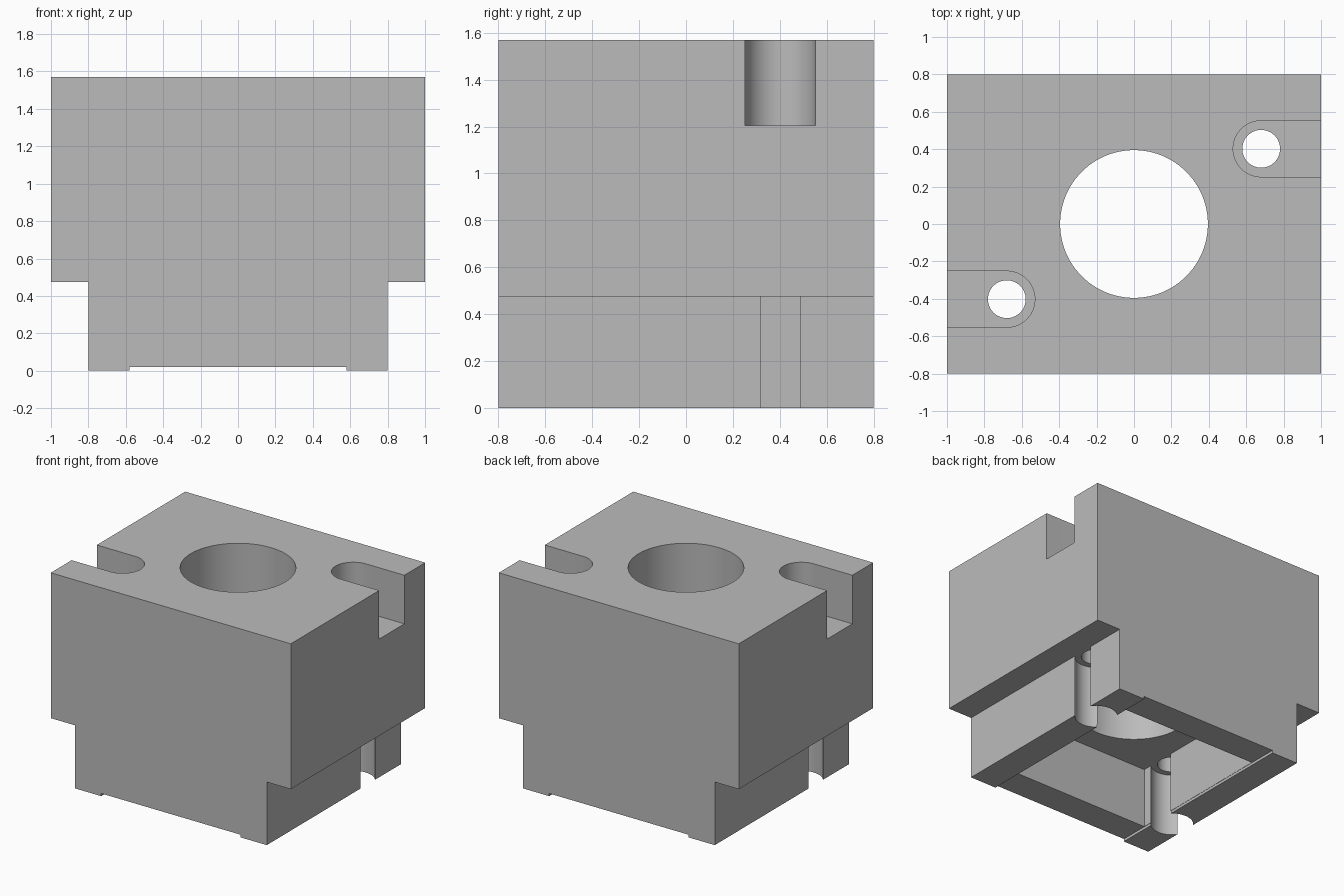
import bpy, bmesh, math

if "Cube" in bpy.data.objects:
    bpy.data.objects.remove(bpy.data.objects["Cube"])

H, STEP, SEAT = 1.57, 0.475, 1.204    # top, shoulder height, slot floor
HX, HY = 0.68, 0.402                  # bolt hole centre


def prism(name, outline, lo, hi, axis='Z'):
    """Extrude a closed outline along z, or an x-z outline along y."""
    bm = bmesh.new()
    put = (lambda a, b, t: (a, b, t)) if axis == 'Z' else (lambda a, b, t: (a, t, b))
    face = bm.faces.new([bm.verts.new(put(a, b, lo)) for a, b in outline])
    top = bmesh.ops.extrude_face_region(bm, geom=[face])['geom']
    d = hi - lo
    bmesh.ops.translate(bm, vec=(0, 0, d) if axis == 'Z' else (0, d, 0),
                        verts=[v for v in top if isinstance(v, bmesh.types.BMVert)])
    bmesh.ops.recalc_face_normals(bm, faces=bm.faces)
    mesh = bpy.data.meshes.new(name)
    bm.to_mesh(mesh)
    bm.free()
    obj = bpy.data.objects.new(name, mesh)
    bpy.context.collection.objects.link(obj)
    return obj


def arc(cx, cy, r, start, end, n):
    return [(cx + r * math.cos(start + (end - start) * i / n),
             cy + r * math.sin(start + (end - start) * i / n)) for i in range(n + 1)]


def circle(cx, cy, r, n=64):
    return arc(cx, cy, r, 0, 2 * math.pi, n)[:-1]


# Body: wide block on a narrower foot, with a shallow relief under it
half = [(0.58, 0.02), (0.58, 0), (0.8, 0), (0.8, STEP), (1, STEP), (1, H)]
block = prism('block', half + [(-x, z) for x, z in reversed(half)], -0.8, 0.8, 'Y')

# Square pocket underneath and the central bore
p = 0.578
cutters = [prism('pocket_cutter', [(-p, -p), (p, -p), (p, p), (-p, p)], -0.2, STEP),
           prism('bore_cutter', circle(0, 0, 0.395, 96), 0.3, H + 0.2)]

# Bolt seats on opposite corners: open slot above, hole, clearance bore below
for s in (1, -1):
    slot = arc(HX, HY, 0.15, math.pi / 2, 3 * math.pi / 2, 32)
    slot += [(1.2, HY - 0.15), (1.2, HY + 0.15)]
    cutters += [prism('slot_cutter', [(s * x, s * y) for x, y in slot], SEAT, H + 0.2),
                prism('clearance_cutter', circle(s * HX, s * HY, 0.147), -0.2, STEP),
                prism('hole_cutter', circle(s * HX, s * HY, 0.101), 0.3, SEAT + 0.1)]

bpy.context.view_layer.objects.active = block
block.select_set(True)
for c in cutters:
    mod = block.modifiers.new('cut', 'BOOLEAN')
    mod.operation, mod.solver, mod.object = 'DIFFERENCE', 'EXACT', c
    bpy.ops.object.modifier_apply(modifier=mod.name)
    bpy.data.objects.remove(c)

# Single grey metal finish
grey = bpy.data.materials.new('grey')
grey.diffuse_color = (0.5, 0.5, 0.5, 1)
grey.use_nodes = True
grey.node_tree.nodes["Principled BSDF"].inputs["Base Color"].default_value = grey.diffuse_color
block.data.materials.clear()
block.data.materials.append(grey)
bpy.ops.object.shade_smooth_by_angle(angle=math.radians(30))
